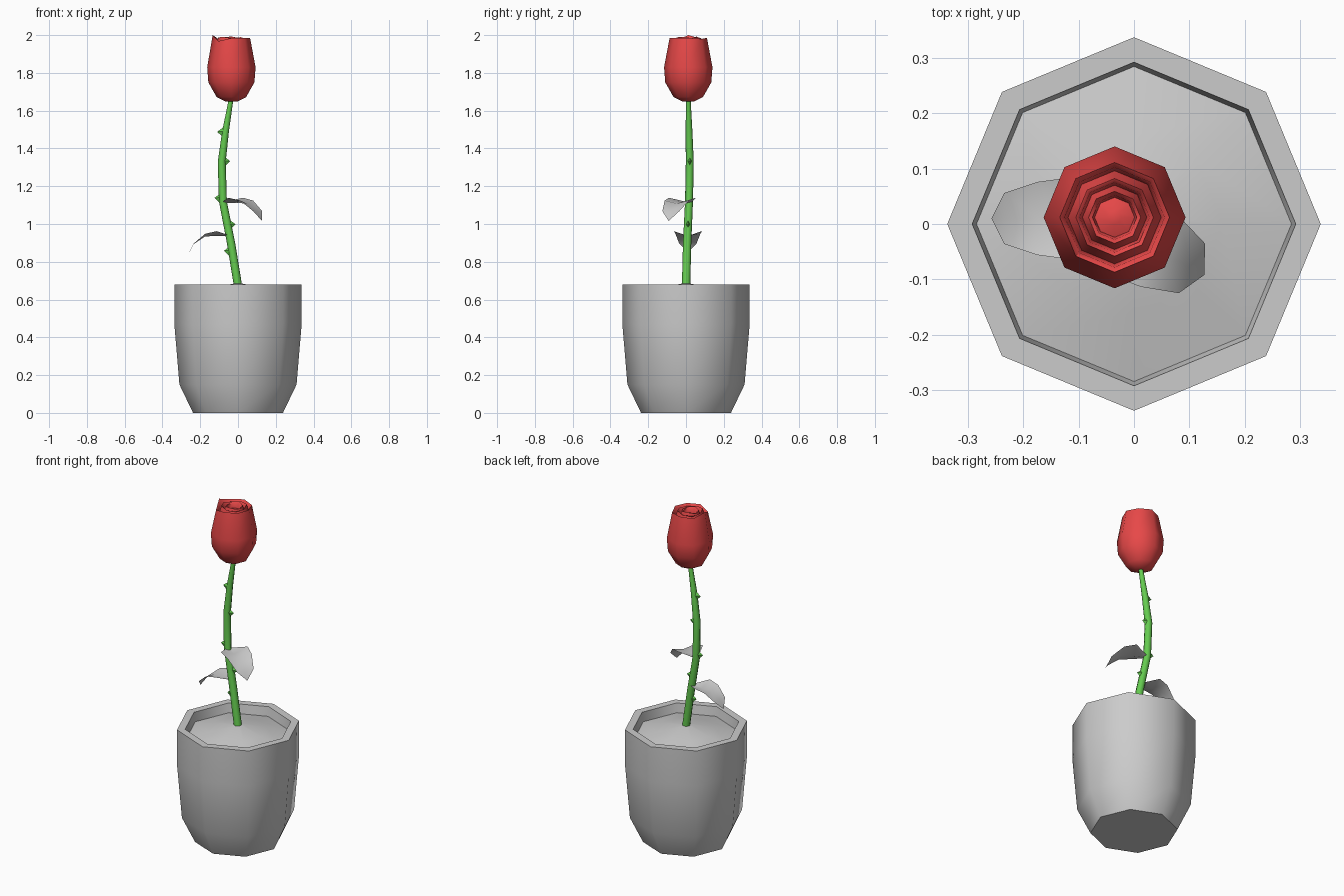
import bpy
from math import sin, cos, radians, pi
from mathutils import Vector

if "Cube" in bpy.data.objects:
    bpy.data.objects.remove(bpy.data.objects["Cube"])


def material(name, color):
    m = bpy.data.materials.new(name)
    m.diffuse_color = (*color, 1)
    m.use_nodes = True
    m.node_tree.nodes["Principled BSDF"].inputs["Base Color"].default_value = m.diffuse_color
    return m


RED = material("red", (0.8, 0.065, 0.065))
GREEN = material("green", (0.13, 0.6, 0.08))


def make(name, verts, faces, mat=None, angle=50):
    mesh = bpy.data.meshes.new(name)
    mesh.from_pydata(verts, [], faces)
    mesh.update()
    ob = bpy.data.objects.new(name, mesh)
    bpy.context.collection.objects.link(ob)
    if mat:
        mesh.materials.append(mat)
    bpy.ops.object.select_all(action='DESELECT')
    ob.select_set(True)
    bpy.context.view_layer.objects.active = ob
    bpy.ops.object.shade_smooth_by_angle(angle=radians(angle))
    return ob


def rings(name, rows, mat=None, angle=50, start=True, end=True, lift=None, n=8):
    """Skin horizontal octagons given as (x, y, z, radius), bottom first."""
    lift = lift or {}
    verts = []
    for i, (x, y, z, r) in enumerate(rows):
        offs = lift.get(i, [0] * n)
        for k in range(n):
            a = 2 * pi * k / n
            verts.append((x + r * cos(a), y + r * sin(a), z + offs[k]))
    faces = []
    for i in range(len(rows) - 1):
        for k in range(n):
            a, b = i * n + k, i * n + (k + 1) % n
            faces.append((a, b, b + n, a + n))
    if start:
        faces.append(tuple(reversed(range(n))))
    if end:
        top = (len(rows) - 1) * n
        faces.append(tuple(range(top, top + n)))
    return make(name, verts, faces, mat, angle)


# Pot: outer wall, flat rim, inner lip
pot = [(0.0, 0.238), (0.15, 0.31), (0.47, 0.337), (0.68, 0.337),
       (0.68, 0.292), (0.61, 0.282)]
rings("pot", [(0, 0, z, r) for z, r in pot], end=False)

# Soil: low mound inside the lip
soil = [(0.625, 0.285), (0.655, 0.16), (0.684, 0.025)]
rings("soil", [(0, 0, z, r) for z, r in soil], start=False)

# Stem: bent, tapering octagonal tube
STEM = [(0.002, 0, 0.66, 0.022), (-0.037, 0.006, 0.9, 0.022),
        (-0.08, 0.016, 1.12, 0.021), (-0.086, 0.02, 1.33, 0.021),
        (-0.066, 0.016, 1.49, 0.018), (-0.035, 0.012, 1.67, 0.012)]
rings("stem", STEM, GREEN)


def stem_at(z):
    for a, b in zip(STEM, STEM[1:]):
        if a[2] <= z <= b[2]:
            t = (z - a[2]) / (b[2] - a[2])
            return Vector([p + (q - p) * t for p, q in zip(a[:3], b[:3])])


# Thorns: small pyramids alternating left and right
for i, z in enumerate((0.86, 1.0, 1.14, 1.335, 1.49)):
    side = 1 if i % 2 else -1
    c = stem_at(z)
    x = c.x + side * 0.012
    verts = [(x, c.y, z - 0.032), (x, c.y + side * 0.012, z),
             (x, c.y, z + 0.022), (x, c.y - side * 0.012, z),
             (c.x + side * 0.044, c.y, z - 0.002)]
    make(f"thorn_{i + 1}", verts,
         [(0, 1, 4), (1, 2, 4), (2, 3, 4), (3, 0, 4), (3, 2, 1, 0)], GREEN, 30)


# Leaves: folded along the midrib, drooping toward the tip
def leaf(name, base, heading, size):
    sections = [(0, 0.01, 0, -0.003), (0.07, 0.074, 0.022, -0.003),
                (0.13, 0.066, 0.008, -0.006), (0.19, 0.046, -0.043, -0.046)]
    d = Vector((cos(radians(heading)), sin(radians(heading)), 0))
    p = Vector((-d.y, d.x, 0))
    up = Vector((0, 0, 1))
    base = Vector(base)
    verts = []
    for along, w, edge, mid in sections:
        for s, h in ((1, edge), (0, mid), (-1, edge)):
            verts.append(base + (d * along + p * s * w + up * h) * size)
    verts.append(base + (d * 0.213 - up * 0.09) * size)
    faces = []
    for i in range(len(sections) - 1):
        for j in (0, 1):
            a = i * 3 + j
            faces.append((a, a + 1, a + 4, a + 3))
    n = len(verts) - 1
    faces += [(n - 3, n - 2, n), (n - 2, n - 1, n)]
    make(name, verts, faces, None, 60)


leaf("lower_leaf", (-0.044, 0.01, 0.94), 180, 1.0)
leaf("upper_leaf", (-0.08, 0.018, 1.115), -28, 1.1)

# Rose: bulging bud whose top folds into nested petal rings
rose = [(1.648, 0.03), (1.672, 0.078), (1.75, 0.122), (1.83, 0.128),
        (1.98, 0.099), (1.972, 0.09), (1.935, 0.084), (1.983, 0.07),
        (1.978, 0.063), (1.95, 0.058), (1.985, 0.047), (1.98, 0.04),
        (1.955, 0.036), (1.965, 0.012)]
rim = [0.005, 0, 0.005, 0, 0.02, -0.012, 0.004, 0.004]
swirl = [0, 0.006, 0, -0.006, 0.004, 0.008, 0, -0.004]
rings("rose", [(-0.035, 0.012, z, r) for z, r in rose], RED, 50,
      lift={4: rim, 5: rim, 7: swirl, 10: swirl[::-1]})
